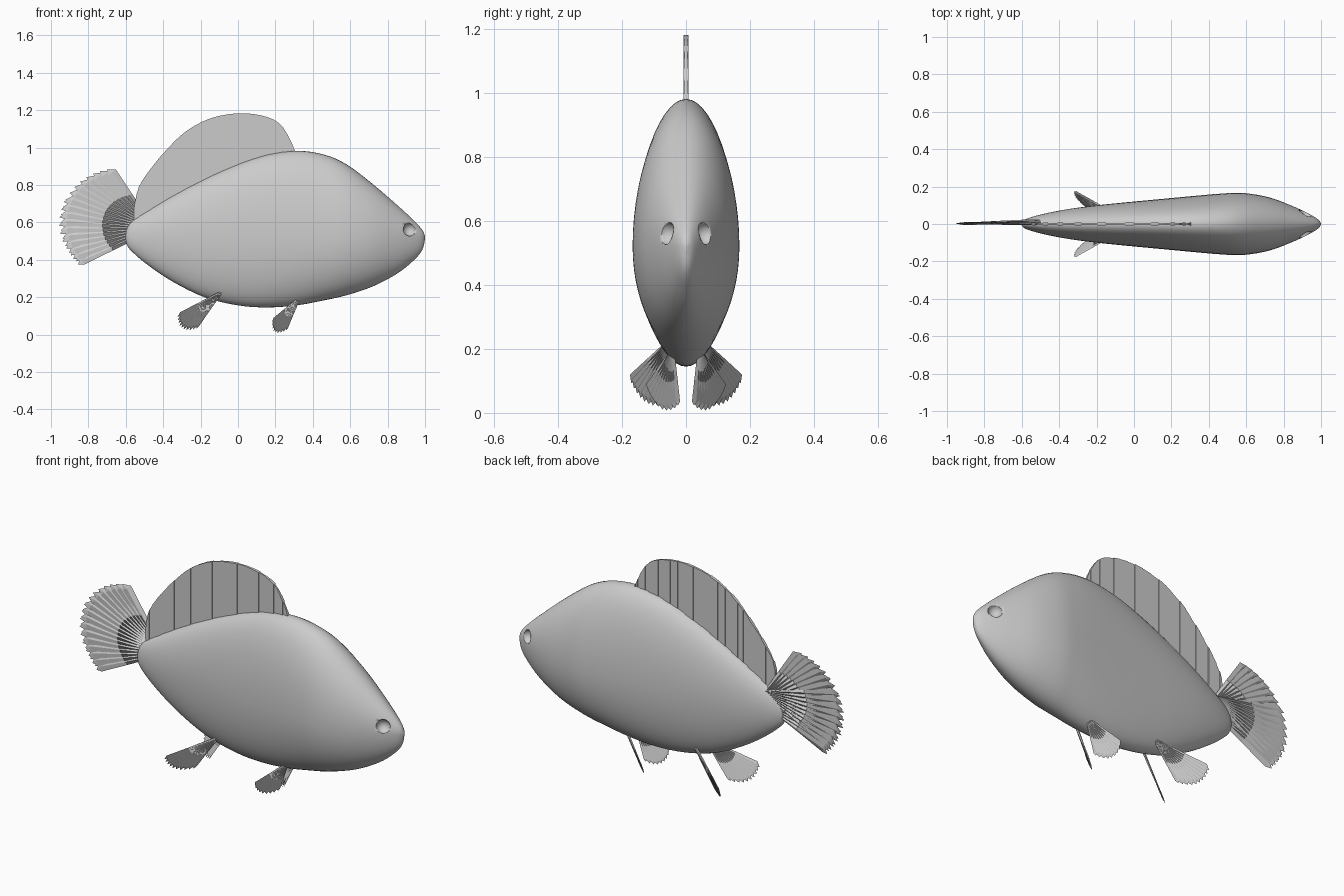
import bpy, bmesh, math
from mathutils import Vector

if "Cube" in bpy.data.objects:
    bpy.data.objects.remove(bpy.data.objects["Cube"])


def make_object(name, bm, smooth=False):
    bmesh.ops.recalc_face_normals(bm, faces=bm.faces)
    me = bpy.data.meshes.new(name)
    bm.to_mesh(me)
    bm.free()
    ob = bpy.data.objects.new(name, me)
    bpy.context.collection.objects.link(ob)
    if smooth:
        bpy.ops.object.select_all(action='DESELECT')
        ob.select_set(True)
        bpy.context.view_layer.objects.active = ob
        bpy.ops.object.shade_smooth_by_angle(angle=math.radians(40))
    return ob


def spline(pts, steps):
    """Catmull-Rom through a list of tuples."""
    p = [Vector(q) for q in pts]
    p = [p[0]] + p + [p[-1]]
    out = []
    for i in range(1, len(p) - 2):
        a, b, c, d = p[i - 1:i + 3]
        for k in range(steps):
            t = k / steps
            out.append(0.5 * (2 * b + (c - a) * t + (2 * a - 5 * b + 4 * c - d) * t * t
                              + (3 * b - a - 3 * c + d) * t ** 3))
    return out + [p[-2]]


# Body: x, top z, bottom z, half width
AXIS = 0.52
stations = [(-.602, .525, .515, .003), (-.592, .57, .475, .018), (-.56, .61, .437, .033),
            (-.48, .662, .37, .055), (-.35, .74, .283, .08), (-.18, .83, .2, .102),
            (0, .91, .156, .12), (.16, .962, .145, .135), (.32, .982, .157, .15),
            (.46, .962, .183, .162), (.58, .91, .21, .166), (.72, .805, .257, .143),
            (.85, .693, .325, .095), (.94, .61, .397, .052), (.985, .56, .452, .024),
            (1.0, .525, .51, .003)]
bm = bmesh.new()
N = 56
rings = []
for x, top, bot, w in spline(stations, 4):
    ring = []
    for k in range(N):
        a = 2 * math.pi * k / N
        s = math.sin(a)
        z = AXIS + s * (max(top - AXIS, .002) if s > 0 else max(AXIS - bot, .002))
        ring.append(bm.verts.new((x, w * math.cos(a), z)))
    rings.append(ring)
for r, q in zip(rings, rings[1:]):
    for k in range(N):
        bm.faces.new((r[k], r[(k + 1) % N], q[(k + 1) % N], q[k]))
bm.faces.new(rings[0])
bm.faces.new(rings[-1])
body = make_object("body", bm, True)

# Eye sockets cut into the head
bm = bmesh.new()
for side in (-1, 1):
    made = bmesh.ops.create_uvsphere(bm, u_segments=24, v_segments=14, radius=.036)
    bmesh.ops.translate(bm, verts=made["verts"], vec=(.918, side * .062, .562))
cutter = make_object("eye_cutter", bm, True)
cutter.hide_render = True
mod = body.modifiers.new("eyes", 'BOOLEAN')
mod.operation = 'DIFFERENCE'
mod.solver = 'EXACT'
mod.object = cutter
bpy.context.view_layer.objects.active = body
bpy.ops.object.modifier_apply(modifier="eyes")
bpy.data.objects.remove(cutter)


def add_fan(bm, root, tip_a, tip_b, n, width, thick, bulge):
    """Overlapping tapered rays from a root, swept from tip_a to tip_b."""
    root = Vector(root)
    a, b = Vector(tip_a) - root, Vector(tip_b) - root
    normal = a.cross(b).normalized()
    for i in range(n):
        t = i / (n - 1)
        d = a.normalized().slerp(b.normalized(), t)
        length = a.length * (1 - t) + b.length * t + bulge * math.sin(math.pi * t)
        across = normal.cross(d)
        side = (across + normal * .25).normalized()
        loops = []
        # distance along the ray, width, thickness
        for f, wf, tf in ((0, .2, 1), (.55, .7, .6), (.93, 1, .25)):
            c = root + d * length * f
            w, h = side * width * wf / 2, normal * thick * tf / 2
            loops.append([bm.verts.new(c + v) for v in (w, h, -w, -h)])
        tip = bm.verts.new(root + d * length + across * width * .25)
        bm.faces.new(loops[0])
        for l, m in zip(loops, loops[1:]):
            for k in range(4):
                bm.faces.new((l[k], l[(k + 1) % 4], m[(k + 1) % 4], m[k]))
        for k in range(4):
            bm.faces.new((loops[-1][k], loops[-1][(k + 1) % 4], tip))


# Tail: main fan plus a second crossing fan
bm = bmesh.new()
add_fan(bm, (-.45, .01, .565), (-.69, .004, .89), (-.86, .004, .385), 17, .052, .03, .075)
add_fan(bm, (-.47, .018, .625), (-.93, .004, .72), (-.87, .004, .40), 9, .04, .022, .025)
make_object("tail_fin", bm)

# Dorsal fin: stepped vertical strips
crest = spline([(-.555, .68), (-.53, .79), (-.46, .895), (-.38, .99), (-.28, 1.085), (-.15, 1.155),
                (0, 1.183), (.13, 1.17), (.22, 1.13), (.275, 1.05), (.305, .98)], 3)
bm = bmesh.new()
for i, (p, q) in enumerate(zip(crest, crest[1:])):
    h = .004 + .002 * (i % 3)
    low = [max(.56, .8 + .42 * min(v.x, .1) - .06) if v.x < .1 else .82 for v in (p, q)]
    vs = [[bm.verts.new((p.x, y, low[0])), bm.verts.new((q.x, y, low[1])),
           bm.verts.new((q.x, y, q.y)), bm.verts.new((p.x, y, p.y))] for y in (-h, h)]
    bm.faces.new(vs[0])
    bm.faces.new(vs[1])
    for k in range(4):
        bm.faces.new((vs[0][k], vs[0][(k + 1) % 4], vs[1][(k + 1) % 4], vs[1][k]))
make_object("dorsal_fin", bm)

# Two pairs of belly fins, mirrored across the body
for name, root, a, b, n in (
        ("rear_belly_fin", (-.08, .045, .235), (-.325, .175, .1), (-.225, .07, .035), 10),
        ("front_belly_fin", (.335, .04, .205), (.18, .12, .07), (.255, .03, .025), 9)):
    for label, s in (("left", 1), ("right", -1)):
        bm = bmesh.new()
        add_fan(bm, root, a, b, n, .028, .014, .03)
        for v in bm.verts:
            v.co.y *= s
            v.co.z = max(v.co.z, 0)
        make_object(name + "_" + label, bm)
